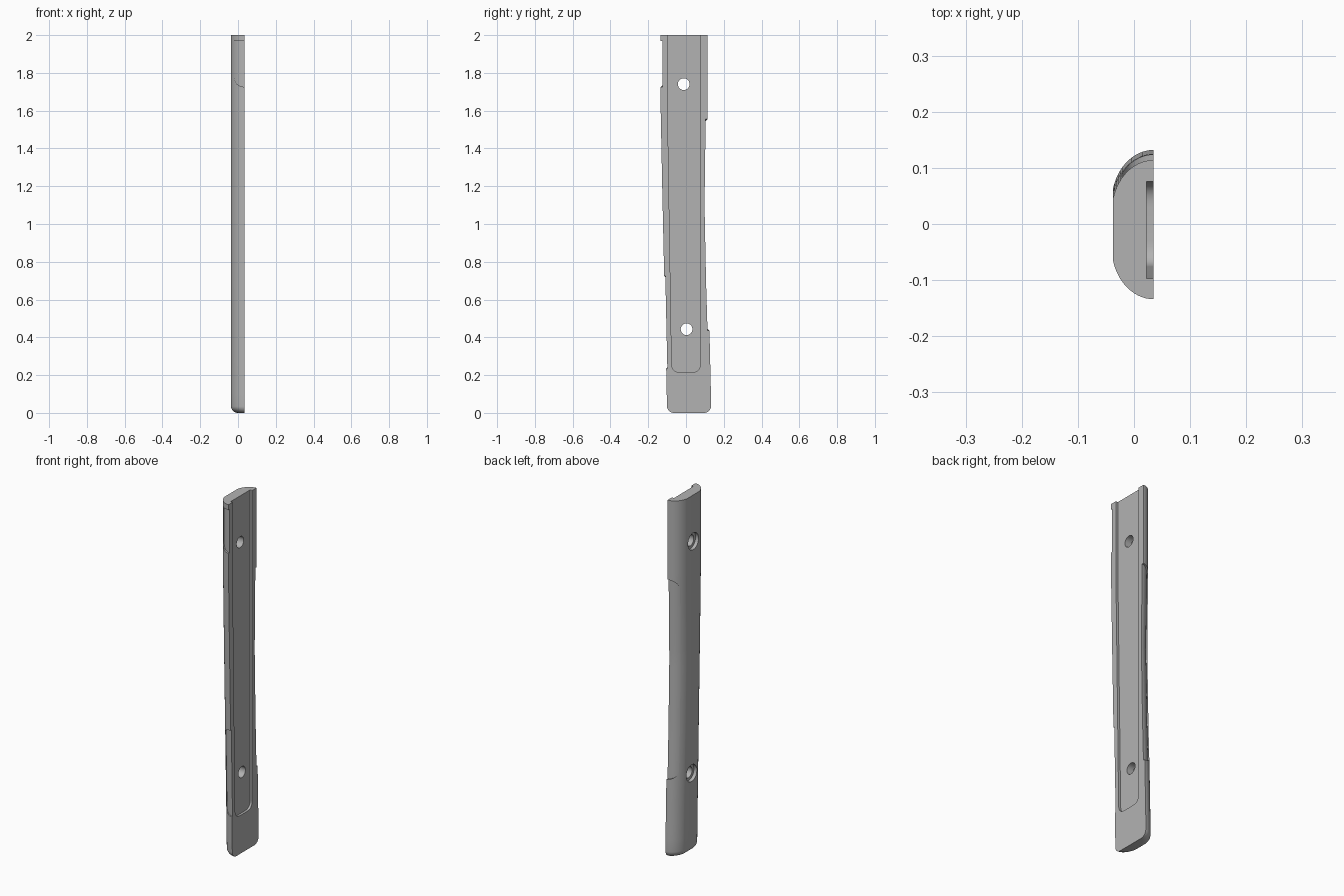
import bpy, bmesh, math
from mathutils import Vector

cube = bpy.data.objects.get("Cube")
if cube:
    bpy.data.objects.remove(cube, do_unlink=True)

FLAT = 0.035      # x of the flat mating face
DEPTH = 0.072     # thickness of the grip
ROUND = 0.035     # bottom edge rounding
FRONT = [(0, -0.10), (0.2, -0.104), (0.75, -0.116), (1.2, -0.126), (1.6, -0.134), (2, -0.134)]
BACK = [(0, 0.132), (0.1, 0.132), (0.4, 0.125), (0.7, 0.116), (1.1, 0.108), (1.55, 0.114), (2, 0.114)]

grey = bpy.data.materials.new("plain grey")
grey.use_nodes = True
colour = (0.45, 0.45, 0.45, 1)
grey.diffuse_color = colour
grey.node_tree.nodes["Principled BSDF"].inputs["Base Color"].default_value = colour


def at(table, z):
    for (z0, v0), (z1, v1) in zip(table, table[1:]):
        if z <= z1:
            return v0 + (v1 - v0) * (z - z0) / (z1 - z0)
    return table[-1][1]


def make_object(name, bm):
    bmesh.ops.recalc_face_normals(bm, faces=bm.faces)
    mesh = bpy.data.meshes.new(name)
    bm.to_mesh(mesh)
    bm.free()
    obj = bpy.data.objects.new(name, mesh)
    bpy.context.collection.objects.link(obj)
    mesh.materials.append(grey)
    return obj


def section(z, inset, flat):
    """D-shaped slice: flat on +x, elliptical shoulders, flat crown on -x."""
    t = max(0, 1 - z / ROUND)
    shrink = ROUND * (1 - math.sqrt(max(0, 1 - t * t)))
    f, b = at(FRONT, z) + inset + shrink, at(BACK, z) - inset - shrink
    scale = (DEPTH - shrink) / DEPTH
    steps = 14
    end = math.asin(DEPTH / 0.075)
    arc = []
    for i in range(steps + 1):
        a = end * i / steps
        arc.append((FLAT - 0.075 * math.sin(a) * scale, 0.093 * (1 - math.cos(a))))
    pts = [(x, f + d) for x, d in arc] + [(x, b - d) for x, d in reversed(arc)]
    if flat > FLAT:
        pts = [(flat, f)] + pts + [(flat, b)]
    return [Vector((x, y, z)) for x, y in pts]


def loft(name, inset=0, flat=FLAT):
    bm = bmesh.new()
    levels = [ROUND * (1 - math.cos(i * math.pi / 16)) for i in range(9)]
    levels += [0.1 + i * 0.05 for i in range(39)]
    rings = [[bm.verts.new(p) for p in section(z, inset, flat)] for z in levels]
    for lo, hi in zip(rings, rings[1:]):
        for i in range(len(lo)):
            j = (i + 1) % len(lo)
            bm.faces.new((lo[i], lo[j], hi[j], hi[i]))
    bm.faces.new(rings[0])
    bm.faces.new(rings[-1])
    return make_object(name, bm)


def rounded(corners):
    """Outline from (u, v, radius) corners."""
    out = []
    for i, (u, v, r) in enumerate(corners):
        p = Vector((u, v))
        if not r:
            out.append(p)
            continue
        a, c = (Vector(corners[k % len(corners)][:2]) for k in (i - 1, i + 1))
        a, c = p + (a - p).normalized() * r, p + (c - p).normalized() * r
        for k in range(9):
            t = k / 8
            out.append(a * (1 - t) ** 2 + p * 2 * t * (1 - t) + c * t * t)
    return out


def prism(name, corners, place, lo, hi):
    bm = bmesh.new()
    outline = rounded(corners)
    face = bm.faces.new([bm.verts.new(place(p.x, p.y, lo)) for p in outline])
    new = bmesh.ops.extrude_face_region(bm, geom=[face])["geom"]
    move = place(0, 0, hi) - place(0, 0, lo)
    bmesh.ops.translate(bm, vec=move, verts=[v for v in new if isinstance(v, bmesh.types.BMVert)])
    return make_object(name, bm)


def subtract(target, cutter):
    mod = target.modifiers.new("cut", "BOOLEAN")
    mod.operation = "DIFFERENCE"
    mod.solver = "EXACT"
    mod.object = cutter
    bpy.context.view_layer.objects.active = target
    bpy.ops.object.modifier_apply(modifier=mod.name)
    bpy.data.objects.remove(cutter, do_unlink=True)


grip = loft("grip_half")


# Sunken panels along the front and back edges
def panel(bottom, top, top_radius, side, depth):
    corners = [(0.1, bottom, 0), (-0.021, bottom + 0.01, 0.055), (-0.021, top - 0.01 * (top_radius > 0), top_radius), (0.1, top, 0)]
    cutter = prism("panel_cutter", corners, lambda u, v, w: Vector((u, w, v)), side * 0.02, side * 0.3)
    subtract(cutter, loft("panel_floor", depth, 0.2))
    subtract(grip, cutter)


panel(0.23, 0.73, 0.055, -1, 0.006)
panel(1.72, 1.97, 0, -1, 0.009)
panel(0.43, 1.56, 0.055, 1, 0.010)

# Channel in the flat face, open at the top
channel = [(-0.097, 2.1, 0), (-0.097, 1.6, 0), (-0.075, 0.215, 0.045), (0.076, 0.215, 0.045), (0.076, 2.1, 0)]
subtract(grip, prism("channel_cutter", channel, lambda u, v, w: Vector((w, u, v)), 0.022, 0.1))

# Screw holes with counterbores on the crowned side
for y, z in ((-0.012, 1.74), (0.003, 0.443)):
    for radius, lo, hi in ((0.031, -0.1, 0.1), (0.047, -0.1, -0.018)):
        circle = [(y + radius * math.cos(k * math.pi / 20), z + radius * math.sin(k * math.pi / 20), 0)
                  for k in range(40)]
        subtract(grip, prism("hole_cutter", circle, lambda u, v, w: Vector((w, u, v)), lo, hi))

bpy.ops.object.select_all(action="DESELECT")
grip.select_set(True)
bpy.context.view_layer.objects.active = grip
bpy.ops.object.shade_smooth_by_angle(angle=math.radians(25))
